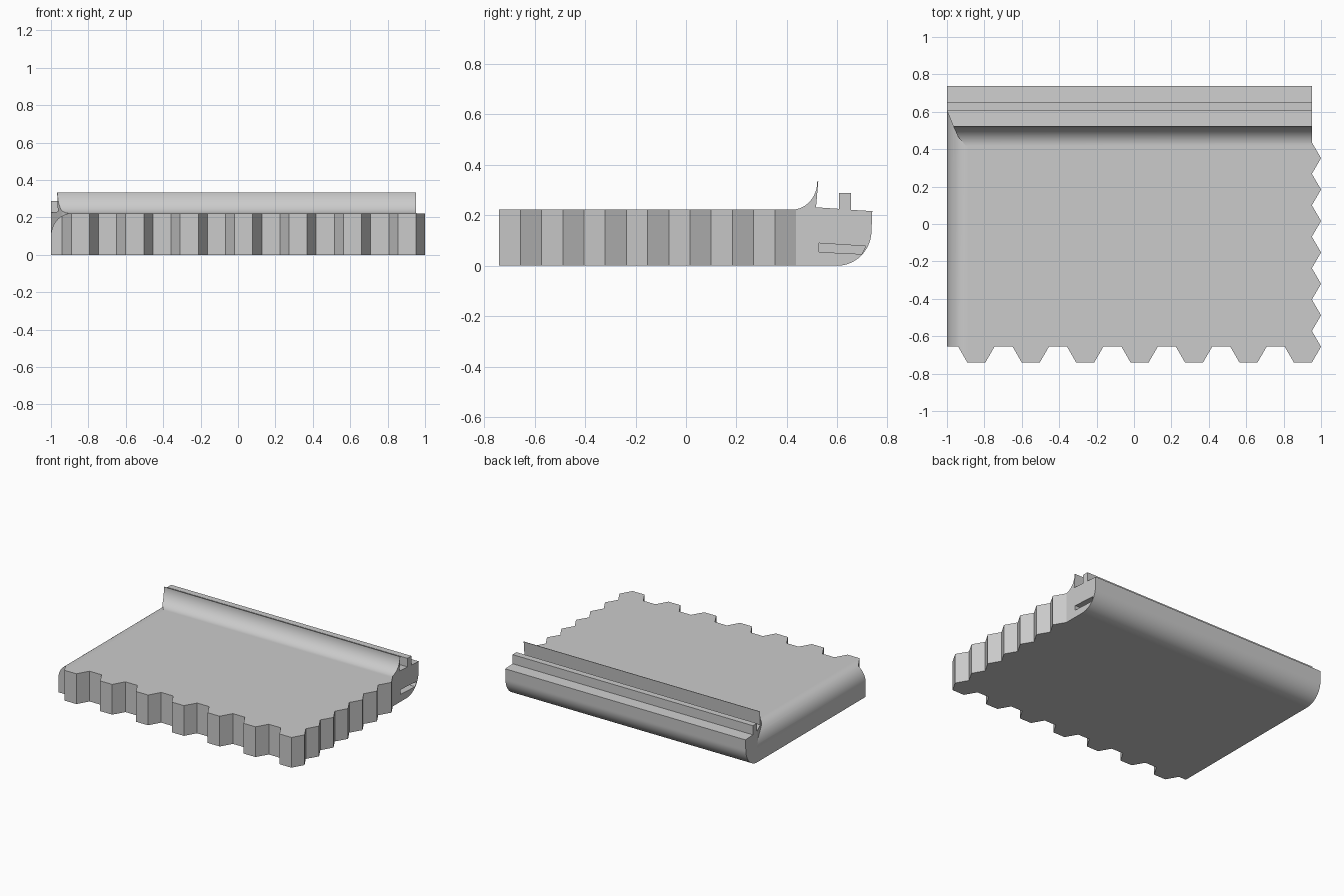
import bpy, bmesh
from math import sin, cos, pi, radians
from mathutils import Vector

cube = bpy.data.objects.get("Cube")
if cube:
    bpy.data.objects.remove(cube, do_unlink=True)

grey = bpy.data.materials.new("light_grey")
grey.use_nodes = True
colour = (0.6, 0.6, 0.6, 1)
grey.diffuse_color = colour
grey.node_tree.nodes["Principled BSDF"].inputs["Base Color"].default_value = colour

TOP = 0.222      # slab height
FIN = 0.333      # tip of the curved fin
STEPS = 20


def prism(name, points, axis, start, end):
    """Extrude a closed 2D outline along one axis."""
    place = {"x": lambda a, b: (start, a, b),
             "y": lambda a, b: (a, start, b),
             "z": lambda a, b: (a, b, start)}[axis]
    move = Vector([end - start if k == axis else 0 for k in "xyz"])
    bm = bmesh.new()
    face = bm.faces.new([bm.verts.new(place(a, b)) for a, b in points])
    ext = bmesh.ops.extrude_face_region(bm, geom=[face], use_keep_orig=True)
    bmesh.ops.translate(bm, vec=move, verts=[g for g in ext["geom"]
                                             if isinstance(g, bmesh.types.BMVert)])
    bmesh.ops.recalc_face_normals(bm, faces=bm.faces)
    mesh = bpy.data.meshes.new(name)
    bm.to_mesh(mesh)
    bm.free()
    mesh.materials.append(grey)
    obj = bpy.data.objects.new(name, mesh)
    bpy.context.collection.objects.link(obj)
    return obj


def combine(obj, tool, operation):
    """Apply a boolean and remove the helper."""
    mod = obj.modifiers.new("shape", "BOOLEAN")
    mod.operation, mod.object, mod.solver = operation, tool, "EXACT"
    bpy.context.view_layer.objects.active = obj
    bpy.ops.object.modifier_apply(modifier=mod.name)
    bpy.data.objects.remove(tool, do_unlink=True)


def arc(cx, cz, rx, rz, a0, a1):
    angles = [a0 + (a1 - a0) * i / STEPS for i in range(STEPS + 1)]
    return [(cx + rx * cos(a), cz + rz * sin(a)) for a in angles]


# Side section: flat slab, curved fin, groove, rail and rounded back
section = [(-0.9, 0), (-0.9, TOP)]
section += arc(0.42, FIN, 0.1, FIN - TOP, -pi / 2, 0)
section += [(0.524, FIN), (0.515, 0.231), (0.607, 0.225), (0.607, 0.288),
            (0.653, 0.288), (0.653, 0.221), (0.738, 0.216)]
section += arc(0.6, 0.14, 0.135, 0.14, 0, -pi / 2)
slab = prism("edge_tile", section, "x", -1.1, 1.1)

# Footprint with honeycomb teeth along the front and one side
HALF = 0.084                 # half the width of a hexagon
SIDE = HALF * 2 / 3 ** 0.5
front = -0.74
outline = [(-1, 0.9), (-1, front + HALF)]
for k in range(7):
    cx = 0.903 - 3 * SIDE * (6 - k)
    outline += [(cx - SIDE, front + HALF), (cx - SIDE / 2, front),
                (cx + SIDE / 2, front), (cx + SIDE, front + HALF)]
for k in range(1, 7):
    y = front + 2 * HALF * k
    outline += [(0.951, y), (1, y + HALF)]
outline += [(0.951, front + 14 * HALF), (0.951, 0.9)]
combine(slab, prism("footprint", outline, "z", -0.2, 0.6), "INTERSECT")

# Rounded shoulder down the plain side, sweeping into the end of the fin
shoulder = arc(-0.89, 0.1, 0.11, TOP - 0.1, pi, pi / 2)
shoulder += [(-0.89, 0.5), (-1.2, 0.5), (-1.2, 0.1)]
cutter = prism("shoulder_cutter", shoulder, "y", -0.95, 0.7)
sweep = [(-1.3, -1.1), (-0.8, -1.1), (-0.8, 0.35), (-0.9, 0.42), (-0.94, 0.465),
         (-0.967, 0.524), (-0.985, 0.57), (-1.003, 0.612), (-1.3, 0.612)]
combine(cutter, prism("sweep", sweep, "z", -0.1, 0.7), "INTERSECT")
combine(slab, cutter, "DIFFERENCE")

# Slot in the end face
slot = [(0.526, 0.054), (0.696, 0.046), (0.712, 0.077), (0.526, 0.089)]
combine(slab, prism("slot_cutter", slot, "x", 0.85, 1.2), "DIFFERENCE")

# Smooth curves, flat large faces
bpy.ops.object.select_all(action="DESELECT")
slab.select_set(True)
bpy.context.view_layer.objects.active = slab
bpy.ops.object.shade_smooth_by_angle(angle=radians(25))
for poly in slab.data.polygons:
    if poly.area > 0.07:
        poly.use_smooth = False
